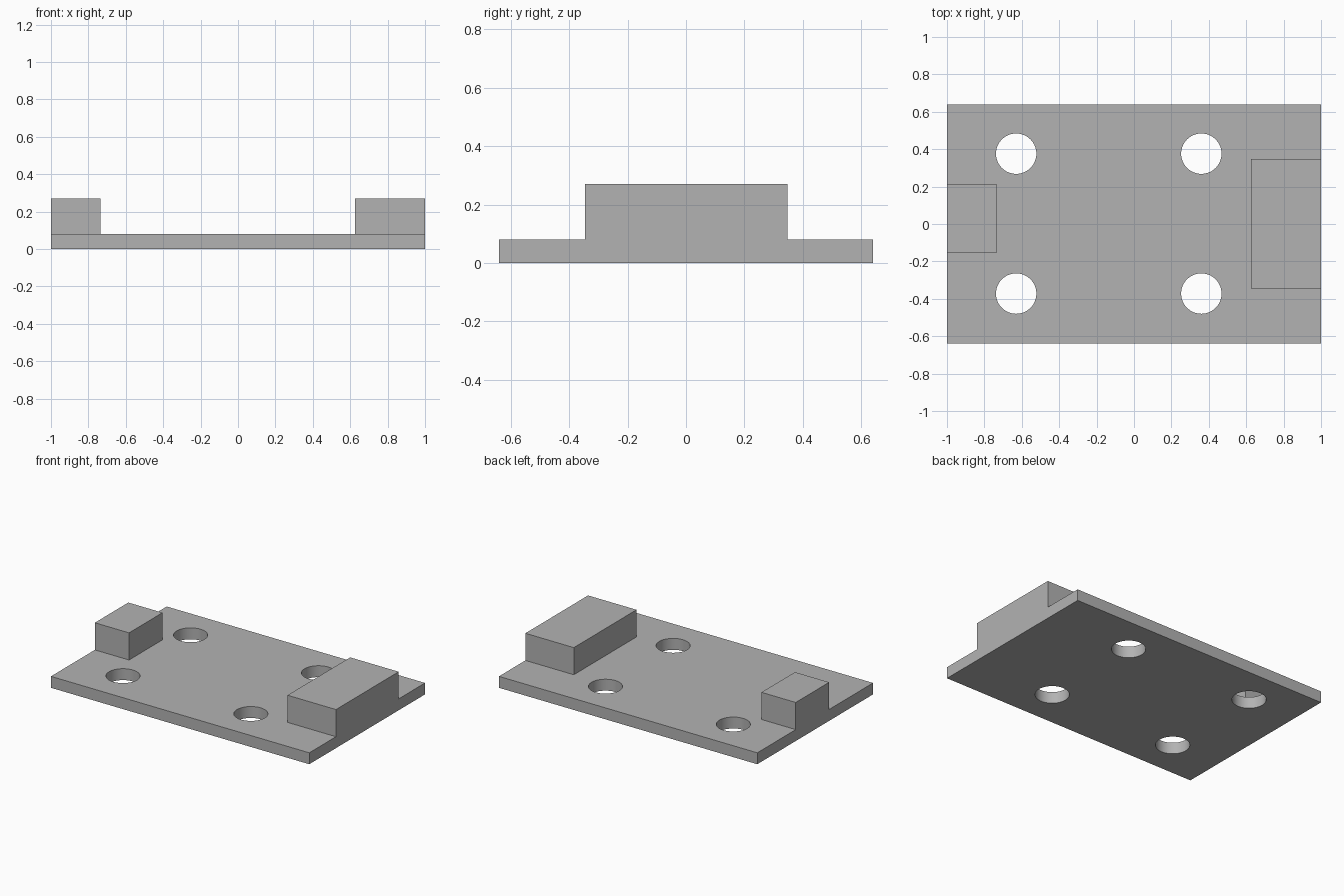
import bpy
import bmesh
from mathutils import Matrix, Vector

cube = bpy.data.objects.get("Cube")
if cube:
    bpy.data.objects.remove(cube, do_unlink=True)

grey = bpy.data.materials.new("plain grey")
grey.use_nodes = True
colour = (0.45, 0.45, 0.45, 1.0)
grey.diffuse_color = colour
grey.node_tree.nodes["Principled BSDF"].inputs["Base Color"].default_value = colour


def add_object(name, bm):
    mesh = bpy.data.meshes.new(name)
    bm.to_mesh(mesh)
    bm.free()
    mesh.materials.append(grey)
    obj = bpy.data.objects.new(name, mesh)
    bpy.context.collection.objects.link(obj)
    return obj


def add_box(name, low, high):
    low, high = Vector(low), Vector(high)
    bm = bmesh.new()
    bmesh.ops.create_cube(bm, size=1, matrix=Matrix.Translation((low + high) / 2)
                          @ Matrix.Diagonal((*(high - low), 1)))
    return add_object(name, bm)


def boolean(target, tool, operation):
    mod = target.modifiers.new(tool.name, "BOOLEAN")
    mod.operation = operation
    mod.solver = "EXACT"
    mod.object = tool
    bpy.context.view_layer.objects.active = target
    bpy.ops.object.modifier_apply(modifier=mod.name)
    bpy.data.objects.remove(tool, do_unlink=True)


THICK, TOP = 0.08, 0.27

# Base plate with the two end blocks fused on
plate = add_box("base_plate", (-1, -0.64, 0), (1, 0.64, THICK))
boolean(plate, add_box("right_block", (-1, -0.155, 0), (-0.735, 0.215, TOP)), "UNION")
boolean(plate, add_box("left_block", (0.625, -0.345, 0), (1, 0.348, TOP)), "UNION")

# Four bolt holes through the plate
bm = bmesh.new()
for x in (-0.63, 0.36):
    for y in (-0.372, 0.376):
        bmesh.ops.create_cone(bm, cap_ends=True, segments=64, radius1=0.108, radius2=0.108,
                              depth=0.3, matrix=Matrix.Translation((x, y, THICK / 2)))
boolean(plate, add_object("hole_cutter", bm), "DIFFERENCE")

# Smooth hole walls, sharp edges elsewhere
bpy.ops.object.select_all(action="DESELECT")
plate.select_set(True)
bpy.context.view_layer.objects.active = plate
bpy.ops.object.shade_smooth_by_angle(angle=0.52)
